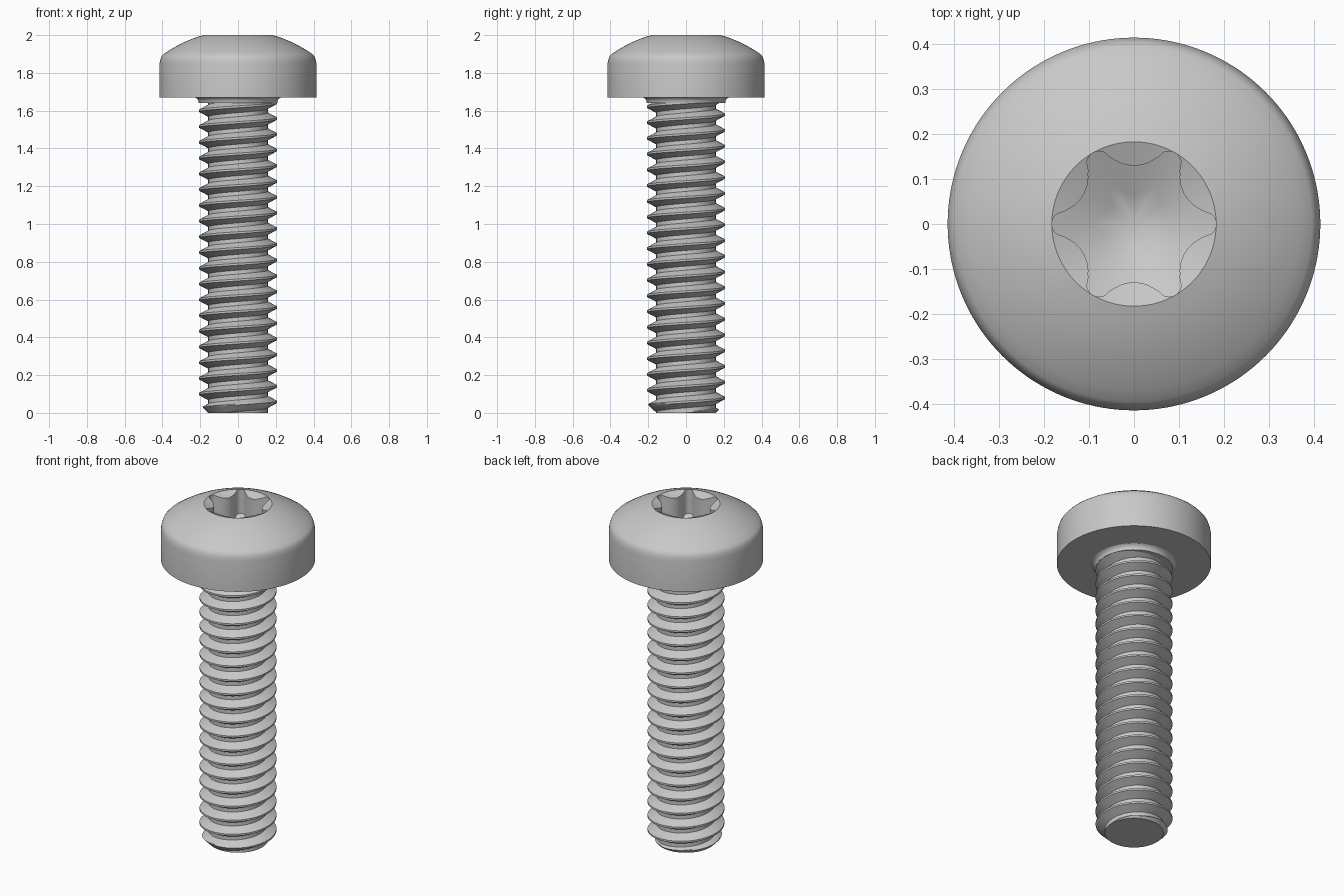
import bpy, bmesh, math

if "Cube" in bpy.data.objects:
    bpy.data.objects.remove(bpy.data.objects["Cube"], do_unlink=True)

# One plain metal grey
steel = bpy.data.materials.new("steel_grey")
steel.use_nodes = True
GREY = (0.58, 0.58, 0.58, 1)
steel.diffuse_color = GREY
steel.node_tree.nodes["Principled BSDF"].inputs["Base Color"].default_value = GREY


def finish(bm, name):
    """Turn a bmesh into a smooth-shaded object with sharp edges kept."""
    bmesh.ops.recalc_face_normals(bm, faces=bm.faces[:])
    mesh = bpy.data.meshes.new(name)
    bm.to_mesh(mesh)
    bm.free()
    mesh.materials.append(steel)
    obj = bpy.data.objects.new(name, mesh)
    bpy.context.collection.objects.link(obj)
    bpy.ops.object.select_all(action='DESELECT')
    obj.select_set(True)
    bpy.context.view_layer.objects.active = obj
    bpy.ops.object.shade_smooth_by_angle(angle=math.radians(28))
    return obj


def lathe(name, rings, n=144):
    """Skin closed rings; each ring maps an angle to (radius, height)."""
    bm = bmesh.new()
    loops = []
    for ring in rings:
        loop = []
        for j in range(n):
            a = math.tau * j / n
            r, z = ring(a)
            loop.append(bm.verts.new((r * math.cos(a), r * math.sin(a), z)))
        loops.append(loop)
    for lo, hi in zip(loops, loops[1:]):
        for j in range(n):
            k = (j + 1) % n
            bm.faces.new((lo[j], lo[k], hi[k], hi[j]))
    bmesh.ops.remove_doubles(bm, verts=bm.verts[:], dist=1e-5)
    return finish(bm, name)


def circle(r, z):
    return lambda a: (r, z)


# Six-lobed recess outline: small tip arcs joined by larger inward arcs
RIM = 0.183
TIP_C, TIP_R = 0.1555, 0.0275
VAL_C, VAL_R = 0.211, 0.081


def lobe_radius(a):
    sector = math.tau / 6
    t = abs((a + sector / 2) % sector - sector / 2)
    hits = []
    s = TIP_R ** 2 - (TIP_C * math.sin(t)) ** 2
    if s > 0:
        hits.append(TIP_C * math.cos(t) + math.sqrt(s))
    v = sector / 2 - t
    s = VAL_R ** 2 - (VAL_C * math.sin(v)) ** 2
    if s > 0:
        hits.append(VAL_C * math.cos(v) - math.sqrt(s))
    return min(hits)


def recess_lip(a):
    r = lobe_radius(a)
    return r, 2.0 - (RIM - r) * 0.4


def recess_floor(scale):
    def ring(a):
        r = lobe_radius(a) * scale
        return r, 1.775 + r * 0.45
    return ring


# Head: flat underside, straight wall, rounded shoulder, shallow dome, recess
UNDER = 1.67
DOME = 0.68
dome_base = 2.0 - math.sqrt(DOME ** 2 - RIM ** 2)
head = [circle(0, UNDER), circle(0.415, UNDER), circle(0.415, 1.85),
        circle(0.411, 1.872), circle(0.405, 1.888)]
for i in range(9):
    r = 0.396 + (RIM - 0.396) * i / 8
    head.append(circle(r, dome_base + math.sqrt(DOME ** 2 - r ** 2)))
head += [recess_lip, recess_floor(1.0), recess_floor(0.5), recess_floor(0.0)]
lathe("head", head)

# Collar flaring into the underside of the head
lathe("collar", [circle(0.15, 1.64), circle(0.208, 1.64), circle(0.21, 1.653),
                 circle(0.216, 1.663), circle(0.227, UNDER)], 96)

# Threaded shank: right-handed helical grid, chamfered at the bottom end
PITCH, START = 1 / 12, 0.058
MAJOR, MINOR = 0.207, 0.158
TOP = 1.655
ROWS, SEGS = 16, 64


def thread_radius(u):
    d = abs((u + 0.5) % 1 - 0.5)          # distance from crest, in pitches
    k = min(max((d - 1 / 16) / (5 / 16), 0), 1)
    return MAJOR + (MINOR - MAJOR) * k


bm = bmesh.new()
grid = {}
first, last = -2 * ROWS, 20 * ROWS
for i in range(first, last + ROWS + 1):
    for j in range(SEGS):
        z = START + PITCH * (i / ROWS + j / SEGS)
        r = thread_radius(i / ROWS)
        if z >= TOP:
            z, r = TOP, MINOR
        z = max(z, 0.0)
        r = min(r, MINOR + z)
        a = math.tau * j / SEGS
        grid[i, j] = bm.verts.new((r * math.cos(a), r * math.sin(a), z))
for i in range(first, last):
    for j in range(SEGS):
        if j + 1 < SEGS:
            right, right_up = grid[i, j + 1], grid[i + 1, j + 1]
        else:
            right, right_up = grid[i + ROWS, 0], grid[i + 1 + ROWS, 0]
        bm.faces.new((grid[i, j], right, right_up, grid[i + 1, j]))
bmesh.ops.remove_doubles(bm, verts=bm.verts[:], dist=1e-5)
bmesh.ops.delete(bm, geom=[v for v in bm.verts if not v.link_faces], context='VERTS')

# Flat end cap
rim = sorted((v for v in bm.verts if v.co.z < 1e-6),
             key=lambda v: math.atan2(v.co.y, v.co.x), reverse=True)
bm.faces.new(rim)
finish(bm, "threaded_shank")
